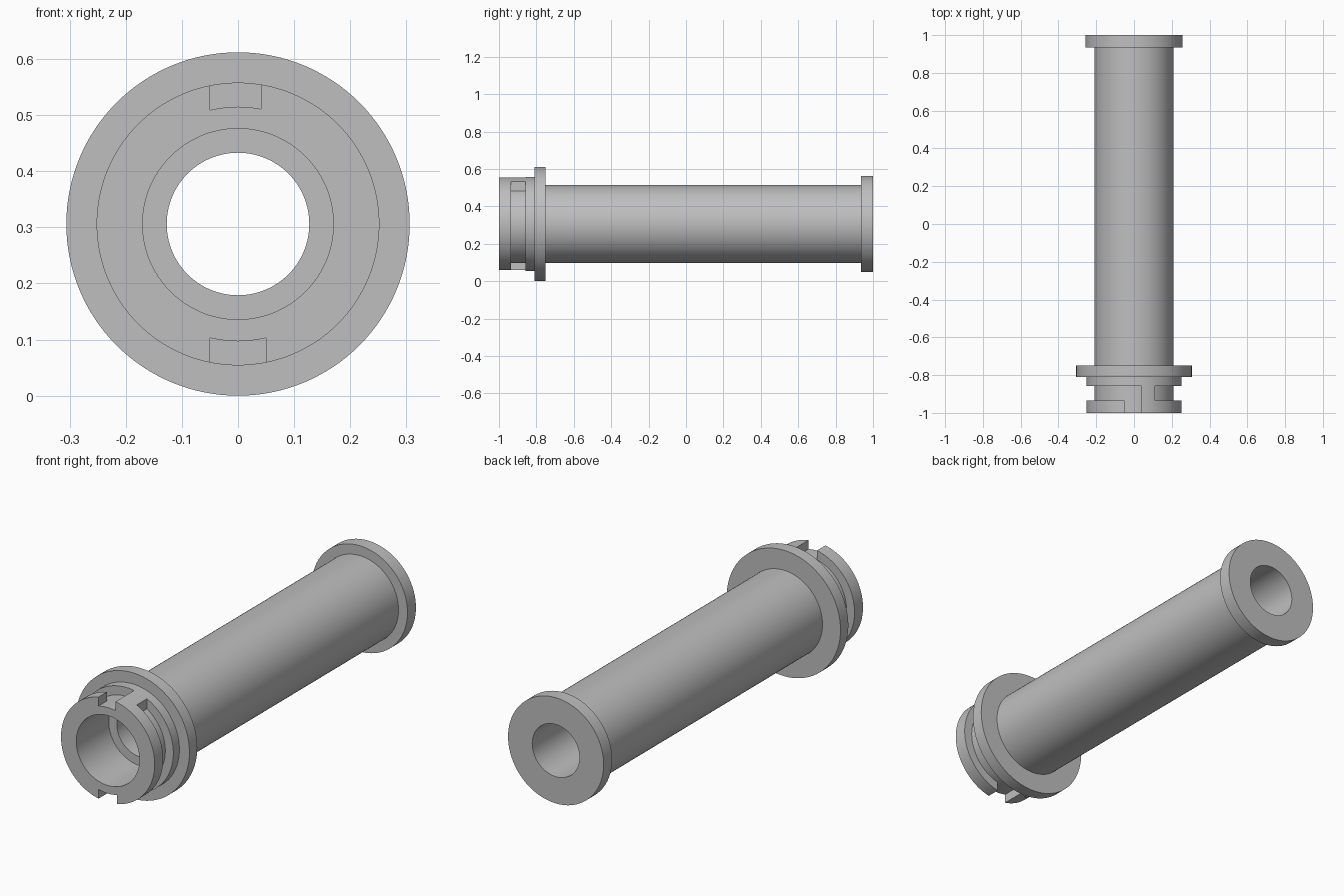
import bpy, bmesh, math

if "Cube" in bpy.data.objects:
    bpy.data.objects.remove(bpy.data.objects["Cube"])

CZ = 0.306          # height of the tube axis
SEG = 128
asin, pi = math.asin, math.pi

gray = bpy.data.materials.new("plain gray")
gray.diffuse_color = (0.52, 0.52, 0.52, 1)
gray.use_nodes = True
gray.node_tree.nodes["Principled BSDF"].inputs["Base Color"].default_value = gray.diffuse_color


def point(r, a, y):
    return (r * math.sin(a), y, CZ + r * math.cos(a))


def make_object(name, bm):
    bmesh.ops.recalc_face_normals(bm, faces=bm.faces)
    mesh = bpy.data.meshes.new(name)
    bm.to_mesh(mesh)
    bm.free()
    mesh.materials.append(gray)
    ob = bpy.data.objects.new(name, mesh)
    bpy.context.collection.objects.link(ob)
    return ob


def lathe(name, profile):
    """Closed (radius, y) profile turned around the tube axis."""
    bm = bmesh.new()
    rings = [[bm.verts.new(point(r, 2 * pi * i / SEG, y)) for i in range(SEG)]
             for r, y in profile]
    for k, ring in enumerate(rings):
        nxt = rings[(k + 1) % len(rings)]
        for i in range(SEG):
            j = (i + 1) % SEG
            bm.faces.new((ring[i], ring[j], nxt[j], nxt[i]))
    return make_object(name, bm)


def arc_cutter(name, start, end, y0, y1, r0=0.209, r1=0.29):
    """Curved block; start and end give the angle at each radius (flat end walls)."""
    bm = bmesh.new()
    n = max(4, round((end(r0) - start(r0)) / (2 * pi) * SEG))
    rows = []
    for i in range(n + 1):
        t = i / n
        rows.append([bm.verts.new(point(r, start(r) * (1 - t) + end(r) * t, y))
                     for r, y in ((r0, y0), (r1, y0), (r1, y1), (r0, y1))])
    for a, b in zip(rows, rows[1:]):
        for k in range(4):
            m = (k + 1) % 4
            bm.faces.new((a[k], a[m], b[m], b[k]))
    bm.faces.new(rows[0])
    bm.faces.new(rows[-1])
    ob = make_object(name, bm)
    ob.hide_render = True
    return ob


# Hollow tube with locking collar, front flange, end flange and stepped bore
tube = lathe("flanged_tube", [
    (0.17, -1), (0.252, -1), (0.252, -0.81), (0.306, -0.81), (0.306, -0.75),
    (0.209, -0.75), (0.209, 0.935), (0.257, 0.935), (0.257, 1),
    (0.127, 1), (0.127, -0.75), (0.17, -0.75)])

# Entry notches at top and bottom, and the locking grooves leading from them
G0, G1 = -0.935, -0.857
cutters = [
    arc_cutter("top_notch_cutter", lambda r: asin(-0.05 / r),
               lambda r: asin(0.041 / r), -1.1, G1),
    arc_cutter("bottom_notch_cutter", lambda r: pi - asin(0.05 / r),
               lambda r: pi + asin(0.05 / r), -1.1, G1),
    arc_cutter("right_groove_cutter", lambda r: asin(0.11 / r),
               lambda r: pi - asin(0.03 / r), G0, G1),
    arc_cutter("left_groove_cutter", lambda r: pi + asin(0.11 / r),
               lambda r: 2 * pi - asin(0.03 / r), G0, G1),
]
bpy.context.view_layer.objects.active = tube
for c in cutters:
    mod = tube.modifiers.new(c.name, 'BOOLEAN')
    mod.operation = 'DIFFERENCE'
    mod.solver = 'EXACT'
    mod.object = c
    bpy.ops.object.modifier_apply(modifier=mod.name)
for c in cutters:
    bpy.data.objects.remove(c, do_unlink=True)

# Smooth round walls, crisp rims
bpy.ops.object.select_all(action='DESELECT')
tube.select_set(True)
bpy.ops.object.shade_smooth_by_angle(angle=math.radians(30))
